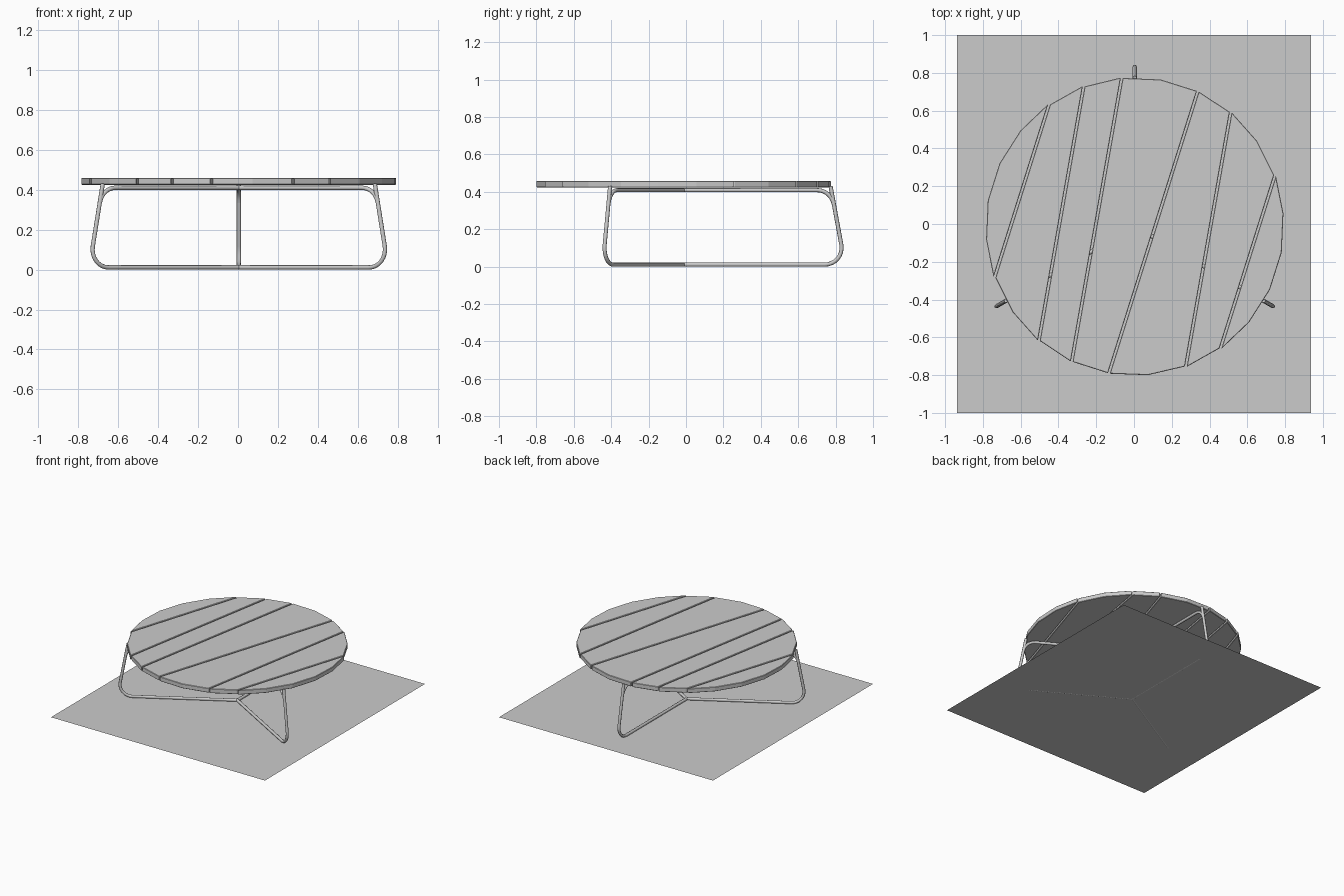
import bpy, bmesh
from math import sin, cos, pi, radians
from mathutils import Vector

if "Cube" in bpy.data.objects:
    bpy.data.objects.remove(bpy.data.objects["Cube"])

CX, CY = 0.004, -0.013          # shared centre of top and frame
R, Z0, Z1 = 0.79, 0.424, 0.459  # tabletop radius, underside, upper face
GAP = 0.005                     # half of the gap between planks
TUBE = 0.011


def mesh_object(name, bm):
    bmesh.ops.recalc_face_normals(bm, faces=bm.faces)
    me = bpy.data.meshes.new(name)
    bm.to_mesh(me)
    bm.free()
    ob = bpy.data.objects.new(name, me)
    bpy.context.collection.objects.link(ob)
    return ob


def rim(k):
    a = radians(5 + 15 * k)
    return Vector((CX + R * cos(a), CY + R * sin(a)))


def plank(name, ks, cuts):
    # polygon from rim points, with the cut sides pulled in by the gap
    pts = {k: rim(k) for k in ks}
    mid = sum(pts.values(), Vector((0, 0))) / len(ks)
    for a, b in cuts:
        d = (rim(b) - rim(a)).normalized()
        n = Vector((-d.y, d.x))
        if n.dot(mid - rim(a)) < 0:
            n = -n
        for k in (a, b):
            pts[k] = pts[k] + n * GAP
    bm = bmesh.new()
    face = bm.faces.new([bm.verts.new((*pts[k], Z0)) for k in ks])
    ext = bmesh.ops.extrude_face_region(bm, geom=[face], use_keep_orig=True)
    up = [v for v in ext["geom"] if isinstance(v, bmesh.types.BMVert)]
    bmesh.ops.translate(bm, verts=up, vec=(0, 0, Z1 - Z0))
    ob = mesh_object(name, bm)
    bev = ob.modifiers.new("soft_edge", "BEVEL")
    bev.width = 0.003
    bev.segments = 1


# tabletop planks, cut along chords between rim corners
seams = [(8, 13), (7, 15), (6, 16), (4, 17), (3, 19), (1, 20)]
plank("plank_1", list(range(8, 14)), [seams[0]])
for i in range(len(seams) - 1):
    (a0, b0), (a1, b1) = seams[i], seams[i + 1]
    ks = list(range(a1, a0 + 1)) + list(range(b0, b1 + 1))
    plank(f"plank_{i + 2}", ks, [seams[i], seams[i + 1]])
plank("plank_7", list(range(20, 26)), [(25, 20)])


def arc(r, z, rad, a0, a1, n=8):
    return [(r + rad * cos(radians(a0 + (a1 - a0) * i / n)),
             z + rad * sin(radians(a0 + (a1 - a0) * i / n))) for i in range(n + 1)]


def tube(name, profiles, angle):
    # round tube following (radius, height) profiles in a vertical plane
    cu = bpy.data.curves.new(name, "CURVE")
    cu.dimensions = "3D"
    cu.bevel_depth = TUBE
    cu.bevel_resolution = 2
    cu.use_fill_caps = True
    for prof in profiles:
        sp = cu.splines.new("POLY")
        sp.points.add(len(prof) - 1)
        for p, (r, z) in zip(sp.points, prof):
            p.co = (CX + r * cos(angle), CY + r * sin(angle), z, 1)
    ob = bpy.data.objects.new(name, cu)
    bpy.context.collection.objects.link(ob)
    bpy.ops.object.select_all(action="DESELECT")
    ob.select_set(True)
    bpy.context.view_layer.objects.active = ob
    bpy.ops.object.convert(target="MESH")
    bpy.ops.object.shade_smooth_by_angle(angle=radians(50))


# three legs: floor rail, rounded foot, leaning upright, and the rail under the top
foot = [(0, TUBE)] + arc(0.755, TUBE + 0.09, 0.09, -90, 10.6) + [(0.786, 0.43)]
upper = arc(0.714, 0.319, 0.09, 10.6, 90) + [(0, 0.409)]
for i in range(3):
    tube(f"leg_frame_{i + 1}", [foot, upper], radians(90 + 120 * i))

# thin floor sheet
bm = bmesh.new()
bm.faces.new([bm.verts.new((x, y, 0.002)) for x, y in
              ((-0.936, -1), (0.936, -1), (0.936, 1), (-0.936, 1))])
mesh_object("floor_sheet", bm)
